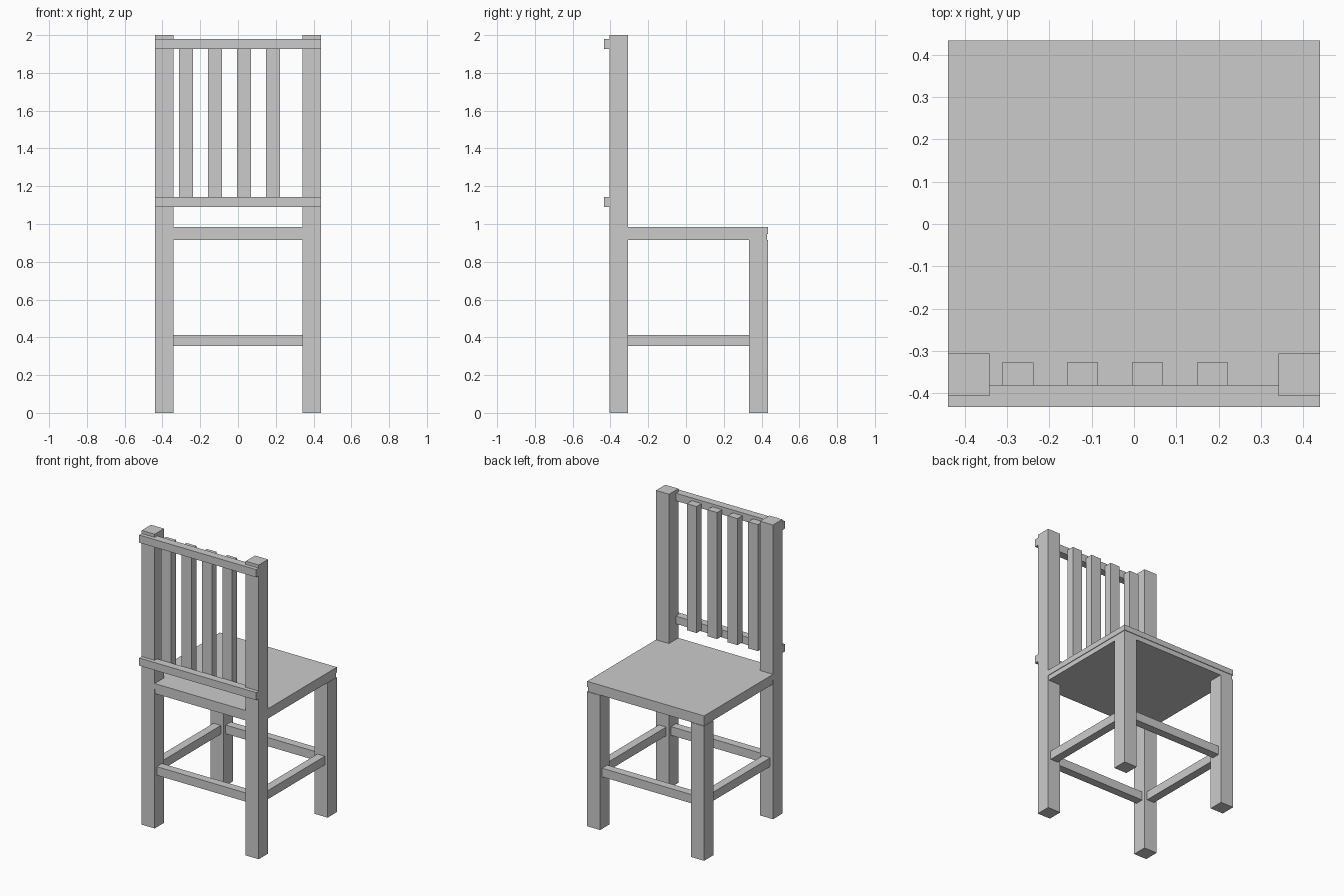
import bpy, bmesh

if "Cube" in bpy.data.objects:
    bpy.data.objects.remove(bpy.data.objects["Cube"])


def box(name, x, y, z):
    """Box spanning the (min, max) ranges given for each axis."""
    bm = bmesh.new()
    bmesh.ops.create_cube(bm, size=1)
    for v in bm.verts:
        for i, (lo, hi) in enumerate((x, y, z)):
            v.co[i] = lo + (v.co[i] + 0.5) * (hi - lo)
    me = bpy.data.meshes.new(name)
    bm.to_mesh(me)
    bm.free()
    ob = bpy.data.objects.new(name, me)
    bpy.context.collection.objects.link(ob)
    return ob


W, IN = 0.44, 0.342            # outer and inner x of the legs
BACK, FAR = -0.406, 0.434      # y extent of the seat

# Seat board, with a slightly stepped-in lower edge
box("seat", (-W, W), (BACK, FAR), (0.948, 0.985))
box("seat_underside", (-W + 0.004, W - 0.004), (BACK + 0.004, FAR - 0.004), (0.915, 0.948))

# Posts, legs and side stretchers on both sides
for s, side in ((-1, "left"), (1, "right")):
    xs = tuple(sorted((s * IN, s * W)))
    xm = s * (W + IN) / 2
    box(f"back_post_{side}", xs, (BACK, -0.306), (0, 2))
    box(f"short_leg_{side}", xs, (0.334, FAR), (0, 0.915))
    box(f"side_stretcher_{side}", (xm - 0.028, xm + 0.028), (-0.306, 0.334), (0.353, 0.412))

# Cross stretchers
for name, y in (("back", -0.356), ("far", 0.384)):
    box(f"cross_stretcher_{name}", (-IN, IN), (y - 0.028, y + 0.028), (0.353, 0.412))

# Backrest rails
for name, z in (("lower", 1.117), ("upper", 1.953)):
    box(f"{name}_rail", (-W, W), (-0.433, -0.38), (z - 0.026, z + 0.026))

# Backrest slats
for i in range(4):
    x = -0.275 + i * 0.1535
    box(f"slat_{i + 1}", (x - 0.037, x + 0.037), (-0.38, -0.327), (1.1, 1.96))
